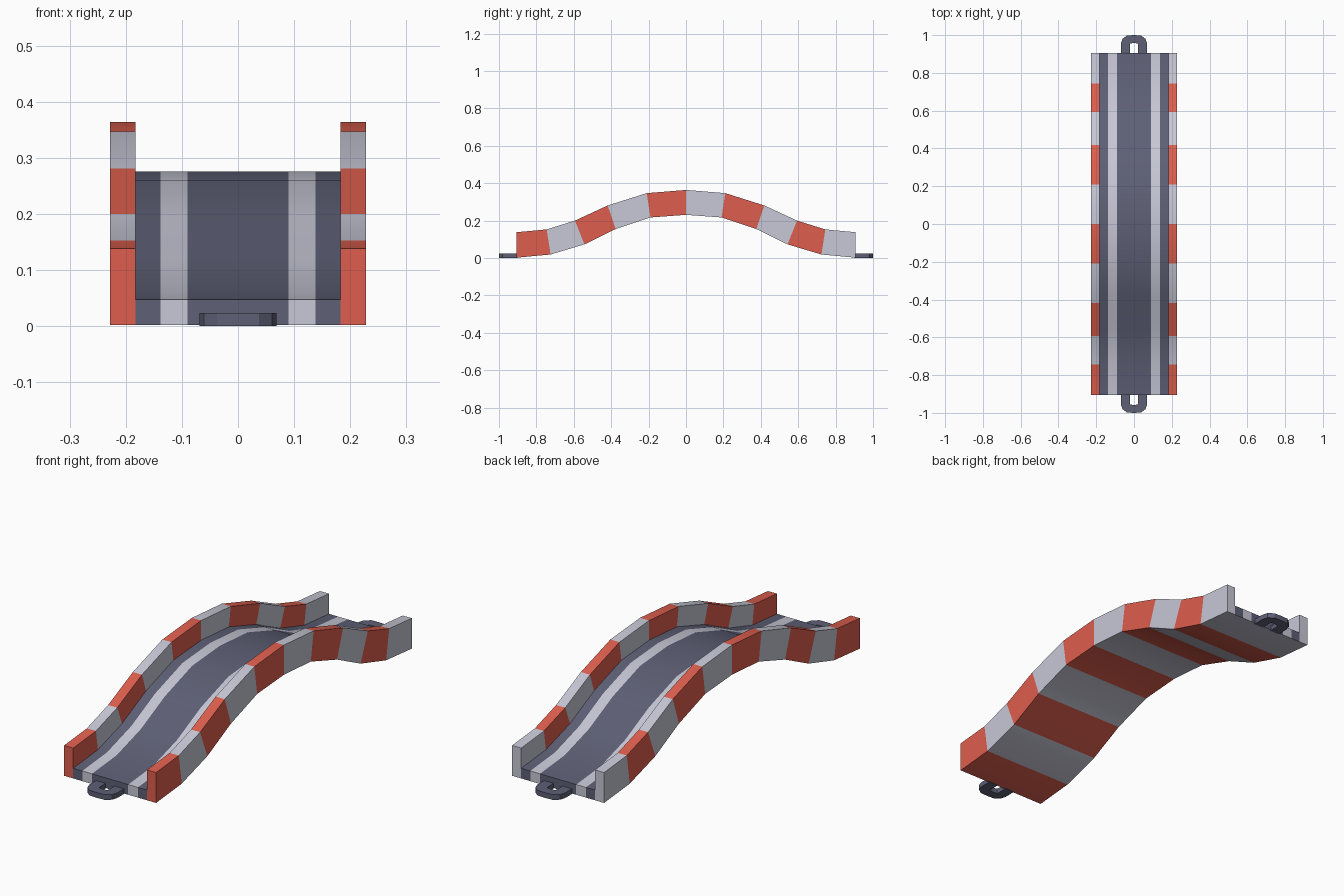
import bpy, bmesh, math

if "Cube" in bpy.data.objects:
    bpy.data.objects.remove(bpy.data.objects["Cube"])

def material(name, rgb):
    m = bpy.data.materials.new(name)
    m.diffuse_color = (*rgb, 1)
    m.use_nodes = True
    m.node_tree.nodes["Principled BSDF"].inputs["Base Color"].default_value = m.diffuse_color
    return m

RED, WHITE, DARK = 0, 1, 2
MATS = [material("red", (0.73, 0.114, 0.076)),
        material("pale grey", (0.578, 0.578, 0.68)),
        material("dark slate", (0.112, 0.117, 0.181))]

# Hump stations, middle to end: bottom y, bottom z, top y, top z
HALF = [(0, .231, 0, .364), (.19, .217, .21, .347), (.376, .155, .419, .281),
        (.543, .073, .594, .2), (.724, .019, .745, .153), (.906, .002, .906, .138)]
STATIONS = [(-a, b, -c, d) for a, b, c, d in HALF[:0:-1]] + HALF
ROAD = 0.335                       # road height as a share of the wall height
OUT, IN = 0.228, 0.183

def place(station, x, t):
    y0, z0, y1, z1 = station
    return (x, y0 + (y1 - y0) * t, z0 + (z1 - z0) * t)

def finish(name, bm):
    bmesh.ops.remove_doubles(bm, verts=bm.verts, dist=1e-5)
    me = bpy.data.meshes.new(name)
    bm.to_mesh(me)
    bm.free()
    for m in MATS:
        me.materials.append(m)
    ob = bpy.data.objects.new(name, me)
    bpy.context.collection.objects.link(ob)
    bpy.ops.object.select_all(action='DESELECT')
    ob.select_set(True)
    bpy.context.view_layer.objects.active = ob
    bpy.ops.object.shade_smooth_by_angle(angle=math.radians(30))
    return ob

def sweep(name, profile, caps, colour):
    """Sweep an (x, t) profile along the hump; colour(segment, strip) gives the material."""
    bm = bmesh.new()

    def face(pts, mat):
        bm.faces.new([bm.verts.new(p) for p in pts]).material_index = mat

    last = len(STATIONS) - 2
    for j in range(last + 1):
        a, b = STATIONS[j], STATIONS[j + 1]
        for i in range(len(profile) - 1):
            p, q = profile[i], profile[i + 1]
            face([place(a, *p), place(a, *q), place(b, *q), place(b, *p)], colour(j, i))
    for i, cap in enumerate(caps):
        face([place(STATIONS[0], *p) for p in reversed(cap)], colour(0, i))
        face([place(STATIONS[-1], *p) for p in cap], colour(last, i))
    return finish(name, bm)

def band(j, i):
    return j % 2                   # red first, then alternating

# Striped side walls
for side, name in ((-1, "left_wall"), (1, "right_wall")):
    prof = [(-OUT, 0), (-OUT, 1), (-IN, 1), (-IN, ROAD)]
    cap = [(-OUT, 0), (-OUT, 1), (-IN, 1), (-IN, 0)]
    if side > 0:
        prof = [(-x, t) for x, t in reversed(prof)]
        cap = [(-x, t) for x, t in reversed(cap)]
    sweep(name, prof, [cap], band)

# Banded underside
sweep("underside", [(OUT, 0), (-OUT, 0)], [], band)

# Road with two pale lane lines
xs = [-IN, -.138, -.09, .09, .138, IN]
sweep("road", [(x, ROAD) for x in xs],
      [[(a, 0), (a, ROAD), (b, ROAD), (b, 0)] for a, b in zip(xs, xs[1:])],
      lambda j, i: WHITE if i in (1, 3) else DARK)

# Connector loops at both ends
outer = [(.069, .9), (.069, .955), (.061, .98), (.037, .998), (0, 1)]
inner = [(.022, .9), (.022, .945), (.02, .955), (.011, .957), (0, .957)]
outer += [(-x, y) for x, y in outer[-2::-1]]
inner += [(-x, y) for x, y in inner[-2::-1]]
for s, name in ((-1, "front_loop"), (1, "back_loop")):
    bm = bmesh.new()
    rows = [[bm.verts.new((x, s * y, z)) for x, y in line]
            for line, z in ((outer, 0), (outer, .023), (inner, .023), (inner, 0))]
    for k in range(4):
        r, q = rows[k], rows[(k + 1) % 4]
        for i in range(len(outer) - 1):
            bm.faces.new((r[i], r[i + 1], q[i + 1], q[i]))
    for i in (0, -1):
        bm.faces.new([r[i] for r in rows])
    for f in bm.faces:
        f.material_index = DARK
    bmesh.ops.recalc_face_normals(bm, faces=bm.faces)
    finish(name, bm)
